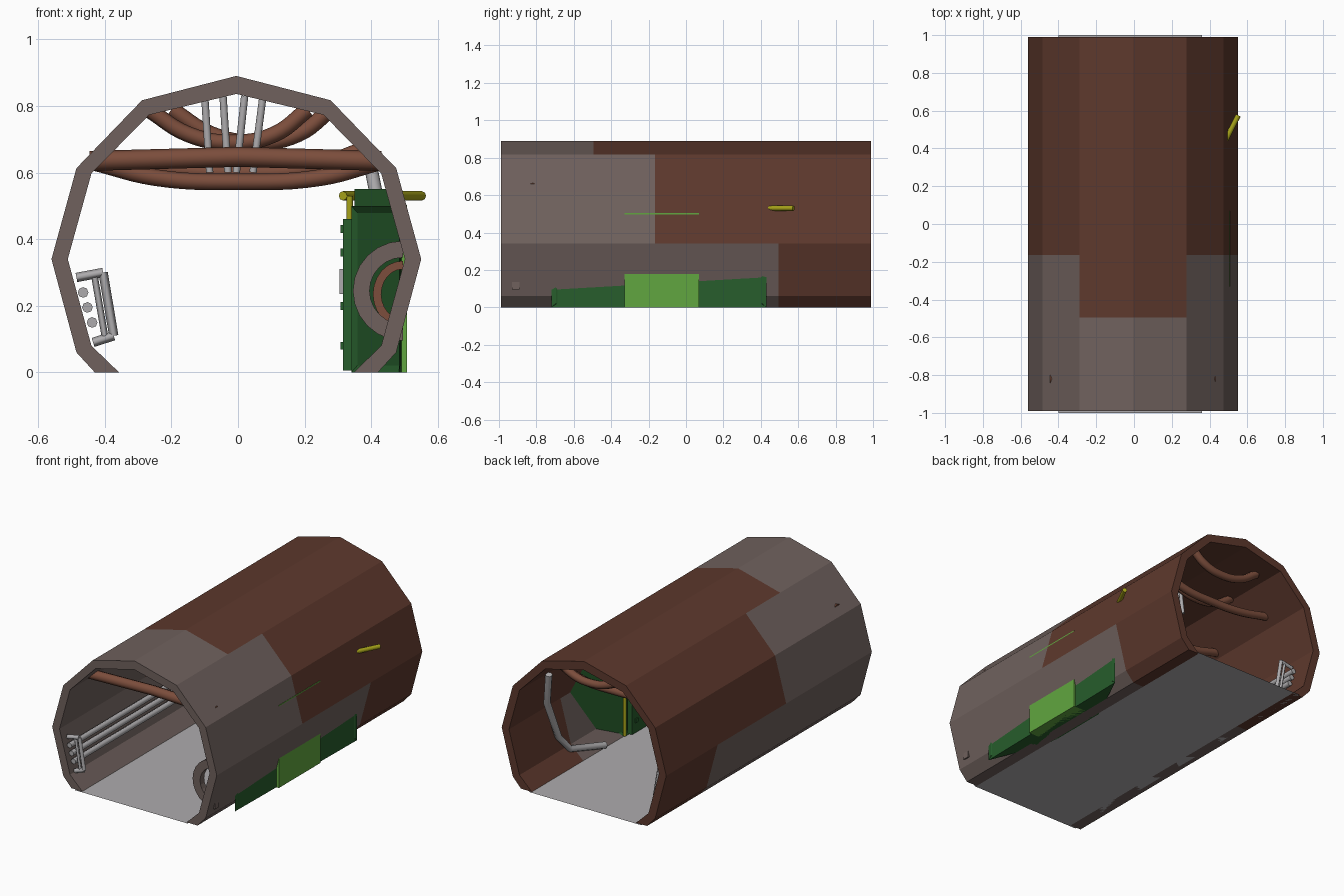
import bpy, bmesh, math
from mathutils import Vector

if "Cube" in bpy.data.objects:
    bpy.data.objects.remove(bpy.data.objects["Cube"])


def mat(name, r, g, b):
    m = bpy.data.materials.new(name)
    m.diffuse_color = (r, g, b, 1)
    m.use_nodes = True
    m.node_tree.nodes["Principled BSDF"].inputs["Base Color"].default_value = m.diffuse_color
    return m


RUST = mat("rust", 0.11, 0.04, 0.026)
WORN = mat("worn_metal", 0.16, 0.12, 0.11)
BEAM = mat("rusty_beam", 0.2, 0.075, 0.045)
STEEL = mat("steel", 0.42, 0.41, 0.42)
GREEN = mat("dark_green", 0.02, 0.11, 0.025)
LIME = mat("light_green", 0.12, 0.38, 0.05)
YELLOW = mat("yellow", 0.38, 0.36, 0.01)


def finish(name, bm, *mats):
    bmesh.ops.recalc_face_normals(bm, faces=bm.faces)
    me = bpy.data.meshes.new(name)
    bm.to_mesh(me)
    bm.free()
    for m in mats:
        me.materials.append(m)
    ob = bpy.data.objects.new(name, me)
    bpy.context.collection.objects.link(ob)
    return ob


def prism(name, plan, z0, z1, m, inset=0.0):
    """Extrude a plan outline upward, optionally with recessed side panels."""
    bm = bmesh.new()
    base = bm.faces.new([bm.verts.new((x, y, z0)) for x, y in plan])
    top = bmesh.ops.extrude_face_region(bm, geom=[base])["geom"]
    for v in top:
        if isinstance(v, bmesh.types.BMVert):
            v.co.z = z1
    bmesh.ops.recalc_face_normals(bm, faces=bm.faces)
    if inset:
        sides = [f for f in bm.faces if abs(f.normal.z) < 0.1 and f.calc_center_median().x < 0.45]
        bmesh.ops.inset_individual(bm, faces=sides, thickness=inset, depth=-0.012)
    return finish(name, bm, m)


def box(name, lo, hi, m):
    return prism(name, [(lo[0], lo[1]), (hi[0], lo[1]), (hi[0], hi[1]), (lo[0], hi[1])], lo[2], hi[2], m)


def tube(name, pts, r, m, smooth=False, sides=2):
    """Round tube along a path, as a curve with bevel."""
    cu = bpy.data.curves.new(name, 'CURVE')
    cu.dimensions = '3D'
    cu.bevel_depth = r
    cu.bevel_resolution = sides
    cu.use_fill_caps = True
    if smooth:
        sp = cu.splines.new('BEZIER')
        sp.bezier_points.add(len(pts) - 1)
        for p, c in zip(sp.bezier_points, pts):
            p.co = c
            p.handle_left_type = p.handle_right_type = 'AUTO'
        cu.resolution_u = 6
    else:
        sp = cu.splines.new('POLY')
        sp.points.add(len(pts) - 1)
        for p, c in zip(sp.points, pts):
            p.co = (*c, 1)
    cu.materials.append(m)
    ob = bpy.data.objects.new(name, cu)
    bpy.context.collection.objects.link(ob)
    return ob


# Tunnel shell: faceted arch with wall thickness, open at both ends
CX = -0.005
outer = [(0.425, 0), (0.48, 0.06), (0.555, 0.34), (0.48, 0.613), (0.283, 0.817), (0, 0.89)]
inner = [(0.352, 0), (0.435, 0.08), (0.506, 0.34), (0.435, 0.597), (0.262, 0.773), (0, 0.836)]
full = lambda half: [(CX + x, z) for x, z in half] + [(CX - x, z) for x, z in half[-2::-1]]
loop = full(outer) + full(inner)[::-1]
STEPS = 12
bm = bmesh.new()
rings = [[bm.verts.new((x, -0.99 + 1.98 * i / STEPS, z)) for x, z in loop] for i in range(STEPS + 1)]
n = len(loop)
for a, b in zip(rings, rings[1:]):
    for j in range(n):
        f = bm.faces.new((a[j], a[(j + 1) % n], b[(j + 1) % n], b[j]))
        c = f.calc_center_median()
        f.material_index = int((c.z < 0.36 and c.y < 0.5) or c.y < -0.45 + 0.25 * (c.z < 0.75))
for ring, idx in ((rings[0], 1), (rings[-1], 0)):
    for j in range(n // 2 - 1):
        f = bm.faces.new((ring[j], ring[j + 1], ring[n - 2 - j], ring[n - 1 - j]))
        f.material_index = idx
finish("tunnel_shell", bm, RUST, WORN)

# Floor sheet
bm = bmesh.new()
bm.faces.new([bm.verts.new(c) for c in ((-0.4, -1, 0), (0.36, -1, 0), (0.36, 1, 0), (-0.4, 1, 0))])
finish("floor", bm, STEEL)

# Wall cabinet: angled body, light core, front plate and roof
prism("cabinet_body", [(0.484, -0.72), (0.34, -0.35), (0.34, 0.09), (0.502, 0.43)], 0.0, 0.5, GREEN, 0.03)
box("cabinet_core", (0.40, -0.33, 0), (0.507, 0.07, 0.503), LIME)
box("cabinet_front_plate", (0.315, -0.33, 0.005), (0.345, 0.07, 0.46), GREEN)
prism("cabinet_roof", [(0.46, -0.55), (0.35, -0.33), (0.35, 0.07), (0.46, 0.3)], 0.5, 0.55, GREEN)
for y in (-0.29, -0.13, 0.03):
    for z in (0.08, 0.2, 0.36, 0.43):
        box("plate_bolt", (0.308, y - 0.012, z - 0.012), (0.318, y + 0.012, z + 0.012), GREEN)
box("cabinet_handle", (0.305, -0.2, 0.235), (0.33, -0.06, 0.31), STEEL)

# Yellow trim on the cabinet
tube("yellow_post", [(0.335, 0.11, 0.01), (0.335, 0.11, 0.53)], 0.01, YELLOW)
tube("yellow_top_bar", [(0.315, 0.11, 0.53), (0.552, 0.575, 0.53)], 0.014, YELLOW)

# Broken pipe on the right wall
tube("bent_pipe", [(0.40, 0.75, 0.61), (0.44, 0.71, 0.41), (0.44, 0.6, 0.16),
                   (0.41, 0.53, 0.07), (0.335, 0.3, 0.025)], 0.02, STEEL)


# Curved bands standing off the right wall
def wall_band(name, y, rx, rz, cz, w, m):
    bm = bmesh.new()
    rows = []
    for i in range(13):
        a = math.pi * (0.5 + i / 12)
        c, s = math.cos(a), math.sin(a)
        rows.append([bm.verts.new((0.495 + (rx - e) * c, y + d, cz + (rz - e) * s))
                     for e, d in ((0, -0.02), (0, 0.02), (w, 0.02), (w, -0.02))])
    for a, b in zip(rows, rows[1:]):
        for j in range(4):
            bm.faces.new((a[j], a[(j + 1) % 4], b[(j + 1) % 4], b[j]))
    bm.faces.new(rows[0])
    bm.faces.new(rows[-1])
    finish(name, bm, m)


wall_band("wall_band_front", -0.91, 0.15, 0.15, 0.245, 0.05, WORN)
wall_band("wall_band_inner", -0.78, 0.09, 0.1, 0.235, 0.025, BEAM)

# Left handrail: three rails carried by tilted open brackets
for y in (-0.95, 0.83):
    c = [Vector(p) for p in ((-0.485, y, 0.285), (-0.405, y, 0.3), (-0.373, y, 0.11), (-0.435, y, 0.09))]
    for a, b in zip(c, c[1:]):
        tube("rail_bracket", [a, b], 0.014, STEEL, sides=0)
    tube("rail_bracket_back", [(-0.43, y, 0.285), (-0.4, y, 0.11)], 0.01, STEEL, sides=0)
for x, z in ((-0.465, 0.24), (-0.452, 0.195), (-0.438, 0.15)):
    tube("hand_rail", [(x, -0.96, z), (x, 0.87, z)], 0.016, STEEL)

# Ceiling: straight front beam, sagging cross beams
tube("front_beam", [(-0.445, -0.82, 0.635), (0, -0.82, 0.647), (0.43, -0.82, 0.635)], 0.03, BEAM)
tube("low_sagging_beam", [(-0.43, 0.23, 0.63), (-0.25, 0.23, 0.585), (0, 0.23, 0.572),
                          (0.25, 0.23, 0.585), (0.42, 0.23, 0.63)], 0.025, BEAM, True)
for y, dx in ((0.55, -0.02), (0.85, 0.05)):
    tube("high_sagging_beam", [(dx - 0.25, y, 0.79), (dx - 0.13, y, 0.715), (dx, y, 0.69),
                               (dx + 0.13, y, 0.715), (dx + 0.23, y, 0.79)], 0.024, BEAM, True)
tube("mid_sagging_beam", [(-0.4, 0.7, 0.65), (-0.2, 0.7, 0.61), (0, 0.7, 0.6),
                          (0.2, 0.7, 0.61), (0.38, 0.7, 0.67)], 0.024, BEAM, True)

# Hanging ropes
for i, (xt, xb) in enumerate(((-0.1, -0.085), (-0.045, -0.03), (0.02, -0.005), (0.075, 0.045))):
    y = 0.25 + 0.08 * i
    tube("hanging_rope", [(xt, y, 0.83), (xb, y, 0.6)], 0.011, STEEL)
